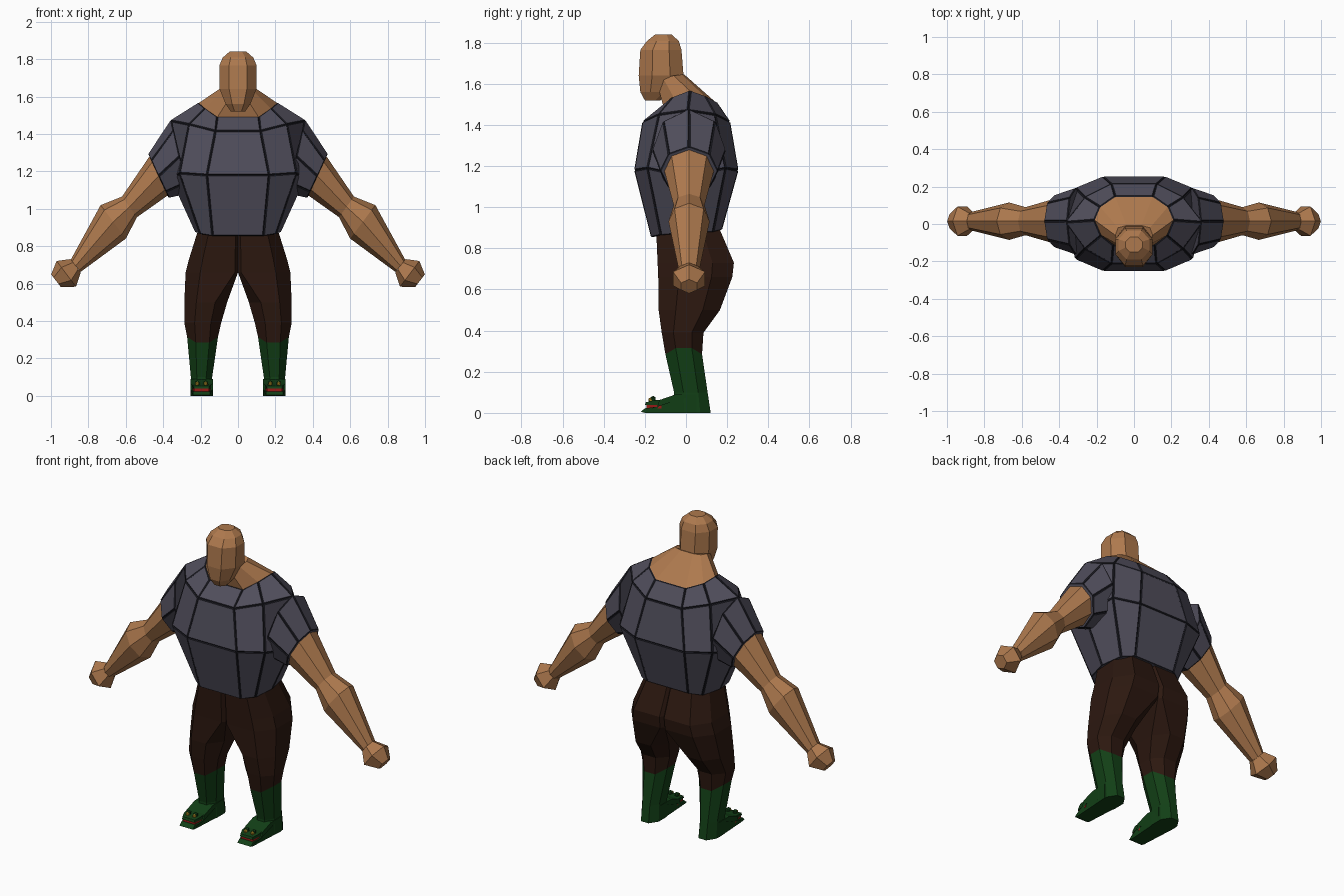
import bpy, bmesh
from math import sin, cos, radians, pi

if "Cube" in bpy.data.objects:
    bpy.data.objects.remove(bpy.data.objects["Cube"])


def mat(name, r, g, b):
    m = bpy.data.materials.new(name)
    m.diffuse_color = (r, g, b, 1)
    m.use_nodes = True
    m.node_tree.nodes["Principled BSDF"].inputs["Base Color"].default_value = m.diffuse_color
    return m


SKIN = mat("skin", .42, .19, .075)
CLOTH = mat("cloth", .08, .075, .105)
SEAM = mat("seam", .012, .012, .018)
BROWN = mat("dark_brown", .025, .009, .005)
GREEN = mat("green", .006, .05, .008)
RED = mat("red", .3, .01, .008)
YELLOW = mat("yellow", .5, .3, .02)


def finish(name, bm, mats, mirror=False):
    bmesh.ops.recalc_face_normals(bm, faces=bm.faces)
    me = bpy.data.meshes.new(name)
    bm.to_mesh(me)
    bm.free()
    for m in mats:
        me.materials.append(m)
    ob = bpy.data.objects.new(name, me)
    bpy.context.collection.objects.link(ob)
    if mirror:
        ob.modifiers.new("mirror", 'MIRROR').use_mirror_merge = False
    return ob


def loft(name, rings, mats, mirror=False, caps=(True, True), seams=False):
    bm = bmesh.new()
    vs = [[bm.verts.new(p) for p in r] for r in rings]
    n = len(vs[0])
    sides = [bm.faces.new((a[i], a[(i + 1) % n], b[(i + 1) % n], b[i]))
             for a, b in zip(vs, vs[1:]) for i in range(n)]
    for use, r in zip(caps, (vs[0], vs[-1])):
        if use:
            bm.faces.new(r)
    if seams:
        bmesh.ops.recalc_face_normals(bm, faces=bm.faces)
        rim = bmesh.ops.inset_individual(bm, faces=sides, thickness=.007, depth=.005)
        for f in rim["faces"]:
            f.material_index = 1
    return finish(name, bm, mats, mirror)


def sym(*half):
    """Ring from its right half, listed front to back."""
    return list(half) + [(-x, y, z) for x, y, z in reversed(half)]


def octo(x0, x1, y0, y1, z, ci=.28, co=.28, cy=.28, lift=0):
    """Horizontal chamfered box ring; ci and co are inner and outer chamfers."""
    w, d = x1 - x0, y1 - y0
    a, b, c = ci * w, co * w, cy * d
    ca = c if ci > .15 else .06 * d
    return [(x0 + a, y0, z), (x1 - b, y0, z), (x1, y0 + c, z + lift), (x1, y1 - c, z + lift),
            (x1 - b, y1, z), (x0 + a, y1, z), (x0, y1 - ca, z + lift), (x0, y0 + ca, z + lift)]


def limb(x, z, half, hy, tilt, n=8, y=.015):
    """Ring across the arm, tilted in the front plane."""
    t = radians(tilt)
    out = []
    for i in range(n):
        a = 2 * pi * i / n
        u = half * cos(a)
        out.append((x + u * sin(t), y + hy * sin(a), z + u * cos(t)))
    return out


# Shirt body
collar = sym((.11, -.11, 1.49), (.175, -.06, 1.535), (.21, .02, 1.565), (.18, .09, 1.54), (.1, .145, 1.51))
yoke = sym((.12, -.207, 1.415), (.26, -.13, 1.45), (.36, .01, 1.47), (.26, .14, 1.45), (.12, .21, 1.415))
chest = sym((.165, -.247, 1.18), (.31, -.185, 1.19), (.35, 0, 1.15), (.31, .19, 1.19), (.165, .25, 1.18))
hem = sym((.135, -.165, .855), (.2, -.12, .865), (.225, 0, .875), (.2, .13, .88), (.135, .17, .89))
loft("shirt_body", [hem, chest, yoke, collar], [CLOTH, SEAM], caps=(True, False), seams=True)

# Sleeves
loft("sleeves", [limb(.31, 1.28, .2, .175, 13), limb(.425, 1.175, .126, .135, 25)],
     [CLOTH, SEAM], mirror=True, seams=True)

# Arms and fists
loft("arms", [limb(.36, 1.22, .1, .11, 25), limb(.425, 1.175, .115, .12, 25),
              limb(.58, 1.01, .068, .075, 36), limb(.667, .93, .112, .1, 37),
              limb(.868, .695, .042, .05, 38)], [SKIN], mirror=True)
loft("fists", [limb(.868, .695, .045, .05, 37, 6), limb(.918, .652, .086, .09, 37, 6),
               limb(.973, .615, .043, .045, 37, 6)], [SKIN], mirror=True)

# Neck and trapezius
neck_top = sym((.04, -.14, 1.6), (.085, -.11, 1.625), (.1, -.06, 1.64), (.085, -.02, 1.645), (.04, -.008, 1.645))
loft("neck", [collar, neck_top], [SKIN])

# Head
head = [(.038, -.2, -.125, 1.52), (.066, -.222, -.06, 1.56), (.098, -.23, -.012, 1.64),
        (.1, -.222, -.022, 1.765), (.082, -.19, -.035, 1.808), (.045, -.15, -.07, 1.84)]
loft("head", [octo(-w, w, y0, y1, z, .26, .26, .3) for w, y0, y1, z in head], [SKIN])

# Trousers, one leg mirrored
cuff = octo(.107, .272, -.1, .078, .285, lift=.03)
loft("trousers", [cuff,
                  octo(.09, .287, -.118, .085, .39),
                  octo(.058, .287, -.133, .165, .5),
                  octo(0, .28, -.135, .225, .66, .06),
                  octo(0, .262, -.138, .233, .73, .06),
                  octo(0, .212, -.145, .165, .89, .06)], [BROWN], mirror=True)

# Boots
loft("boot_shafts", [octo(.135, .252, -.06, .12, 0), octo(.138, .252, -.058, .105, .1), cuff],
     [GREEN], mirror=True)


def slab(name, profile, x0, x1, m):
    """Side profile (y, z) extruded across, with a narrowed toe."""
    mid = (x0 + x1) / 2
    rings = [[(mid + (x - mid) * (.75 if y < -.19 else 1), y, z) for y, z in profile] for x in (x0, x1)]
    return loft(name, rings, [m], mirror=True)


slab("boot_feet", [(.05, 0), (-.2, 0), (-.22, .005), (-.2, .022), (-.14, .03), (-.13, .062),
                   (-.05, .09), (.05, .09)], .135, .255, GREEN)
slab("boot_mouths", [(-.12, .022), (-.192, .022), (-.192, .042), (-.12, .042)], .143, .247, RED)
slab("boot_upper_lips", [(-.11, .038), (-.2, .038), (-.195, .052), (-.16, .06), (-.11, .066)],
     .14, .25, GREEN)

# Boot eyes with lids
for name, m, r, y, z in (("boot_eyes", YELLOW, .012, -.172, .064), ("boot_eyelids", GREEN, .015, -.16, .068)):
    bm = bmesh.new()
    for x in (.172, .218):
        ball = bmesh.ops.create_icosphere(bm, subdivisions=1, radius=r)
        bmesh.ops.translate(bm, verts=ball["verts"], vec=(x, y, z))
    finish(name, bm, [m], mirror=True)
